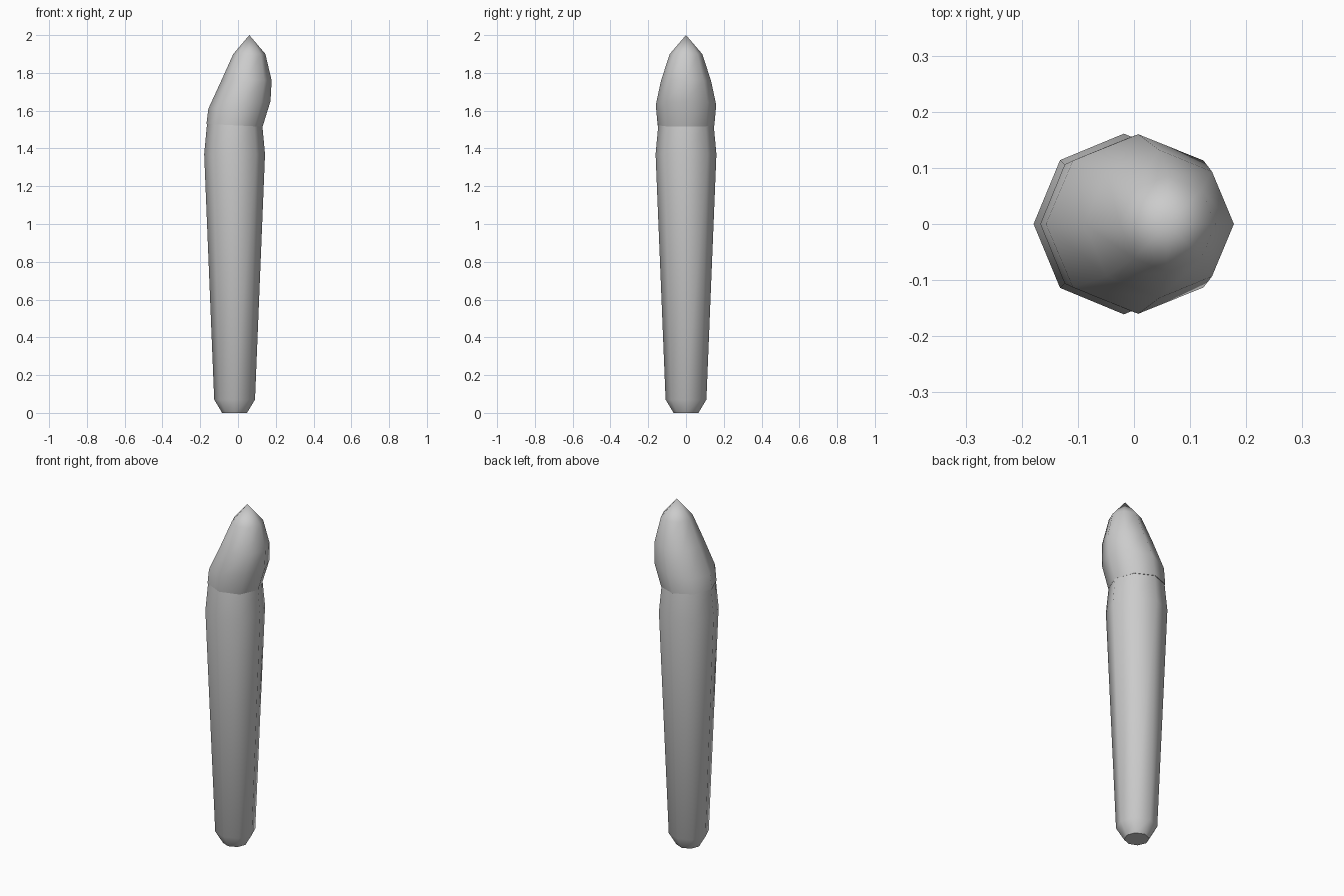
import bpy, bmesh, math

cube = bpy.data.objects.get("Cube")
if cube:
    bpy.data.objects.remove(cube, do_unlink=True)

SIDES = 8

grey = bpy.data.materials.new("plain_grey")
grey.use_nodes = True
colour = (0.6, 0.6, 0.6, 1.0)
grey.diffuse_color = colour
grey.node_tree.nodes["Principled BSDF"].inputs["Base Color"].default_value = colour


def loft(name, rings, tip=None):
    """Skin octagonal rings given as (left x, left z, right x, right z, y radius)."""
    bm = bmesh.new()
    loops = []
    for lx, lz, rx, rz, ry in rings:
        loop = []
        for i in range(SIDES):
            a = math.tau * i / SIDES
            t = (1 + math.cos(a)) / 2
            loop.append(bm.verts.new((lx + (rx - lx) * t, ry * math.sin(a), lz + (rz - lz) * t)))
        loops.append(loop)
    for low, high in zip(loops, loops[1:]):
        for i in range(SIDES):
            j = (i + 1) % SIDES
            bm.faces.new((low[i], low[j], high[j], high[i]))
    bm.faces.new(loops[0][::-1])
    if tip:
        apex = bm.verts.new(tip)
        for i in range(SIDES):
            bm.faces.new((loops[-1][i], loops[-1][(i + 1) % SIDES], apex))
    else:
        bm.faces.new(loops[-1])
    bmesh.ops.recalc_face_normals(bm, faces=bm.faces)
    mesh = bpy.data.meshes.new(name)
    bm.to_mesh(mesh)
    bm.free()
    mesh.materials.append(grey)
    obj = bpy.data.objects.new(name, mesh)
    bpy.context.collection.objects.link(obj)
    bpy.ops.object.select_all(action='DESELECT')
    obj.select_set(True)
    bpy.context.view_layer.objects.active = obj
    bpy.ops.object.shade_smooth_by_angle(angle=math.radians(50))
    return obj


# Tapered shaft with chamfered foot and shoulder
centre = -0.018
profile = [(0.066, 0.0), (0.108, 0.07), (0.161, 1.37), (0.146, 1.53)]
loft("shaft", [(centre - r, z, centre + r, z, r) for r, z in profile])

# Leaning pointed head
loft("head", [
    (-0.167, 1.53, 0.13, 1.515, 0.15),
    (-0.157, 1.61, 0.172, 1.65, 0.16),
    (-0.088, 1.76, 0.178, 1.76, 0.132),
    (-0.025, 1.9, 0.145, 1.9, 0.086),
], tip=(0.06, 0.0, 2.0))
